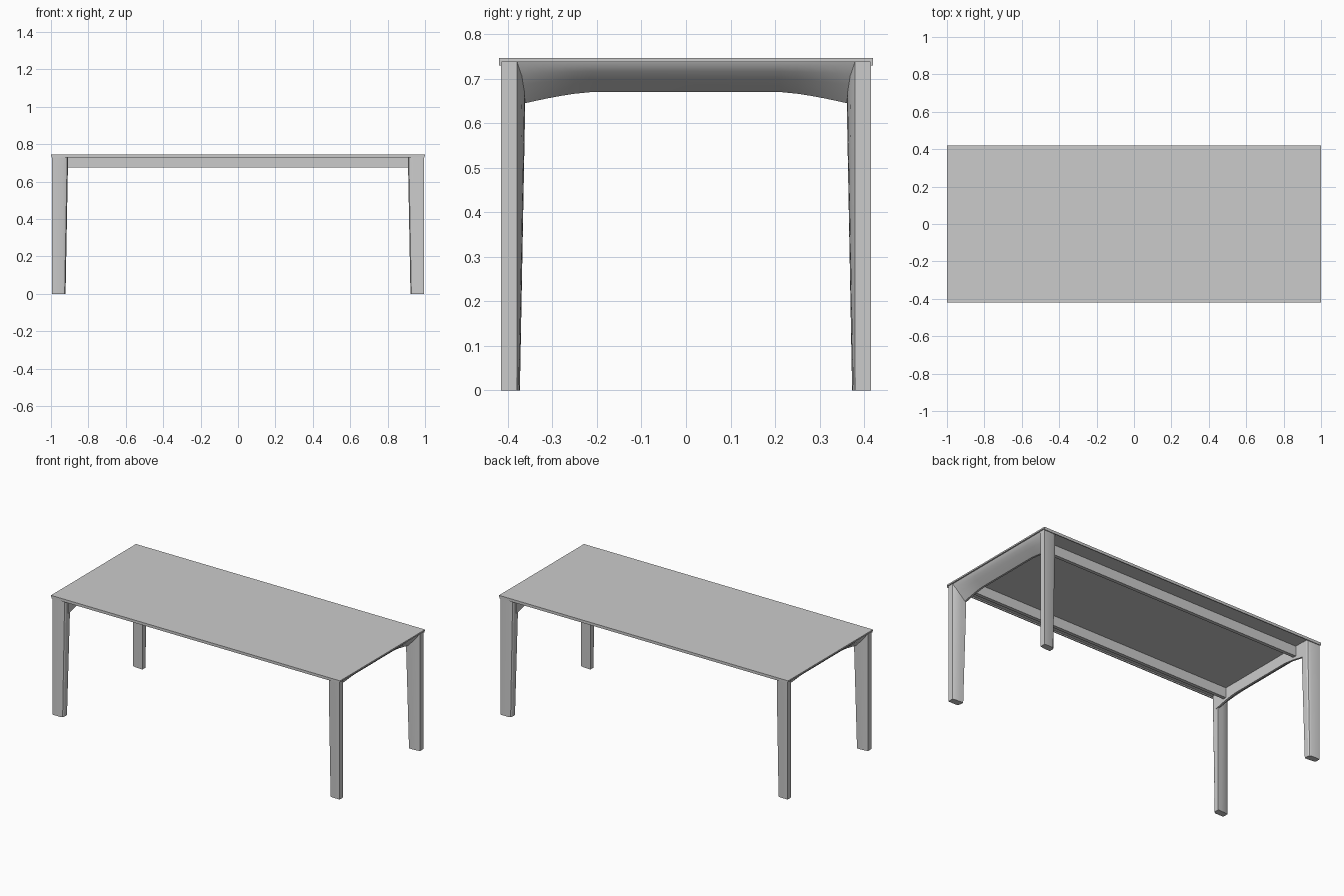
import bpy, bmesh

if "Cube" in bpy.data.objects:
    bpy.data.objects.remove(bpy.data.objects["Cube"])

TOP = 0.737  # underside of the table top


def loft(name, rings, mirror=(False, False), smooth=False):
    """Skin a list of equal-length closed sections and cap both ends."""
    bm = bmesh.new()
    loops = [[bm.verts.new(p) for p in ring] for ring in rings]
    n = len(loops[0])
    for a, b in zip(loops, loops[1:]):
        for i in range(n):
            j = (i + 1) % n
            bm.faces.new((a[i], a[j], b[j], b[i]))
    bm.faces.new(loops[0])
    bm.faces.new(loops[-1])
    bmesh.ops.recalc_face_normals(bm, faces=bm.faces[:])
    me = bpy.data.meshes.new(name)
    bm.to_mesh(me)
    bm.free()
    ob = bpy.data.objects.new(name, me)
    bpy.context.collection.objects.link(ob)
    if any(mirror):
        mod = ob.modifiers.new("Mirror", 'MIRROR')
        mod.use_axis = (mirror[0], mirror[1], False)
        mod.use_mirror_merge = False
    if smooth:
        bpy.ops.object.select_all(action='DESELECT')
        ob.select_set(True)
        bpy.context.view_layer.objects.active = ob
        bpy.ops.object.shade_smooth_by_angle(angle=0.5)
    return ob


def box(name, x0, x1, y0, y1, z0, z1, mirror=(False, False)):
    rect = ((x0, y0), (x1, y0), (x1, y1), (x0, y1))
    return loft(name, [[(x, y, z) for x, y in rect] for z in (z0, z1)], mirror)


# Thin table top with a small lip under each long edge
box("table_top", -1, 1, -0.42, 0.42, TOP, 0.746)
box("top_edge_lip", -0.998, 0.998, 0.414, 0.42, 0.729, TOP, (False, True))


# Legs: flat outside, slanted inner side, tapering towards the floor
def leg_section(z):
    t = min(z / 0.645, 1)
    xi = 0.922 - 0.012 * t
    yi = 0.373 - 0.012 * t
    pts = [(0.994, 0.415), (0.994, 0.380), (0.975, yi * 0.6 + 0.380 * 0.4),
           (0.945, yi * 0.9 + 0.038), (xi, yi), (xi, 0.401),
           (xi + 0.005, 0.409), (0.935, 0.415)]
    return [(x, y, z) for x, y in pts]


loft("legs", [leg_section(z) for z in (0, 0.645, TOP)], (True, True), True)


# End rails: rounded undercut face, lower edge dropping towards the legs
def end_section(y):
    t = max(0, (abs(y) - 0.21) / 0.15)
    zb = 0.67 - 0.025 * t ** 1.4
    d = zb - 0.67
    pts = [(0.992, TOP), (0.988, 0.728), (0.978, 0.716 + d * 0.2),
           (0.960, 0.700 + d * 0.5), (0.920, zb), (0.908, zb), (0.908, TOP)]
    return [(x, y, z) for x, z in pts]


half = [0.21, 0.25, 0.28, 0.31, 0.34, 0.36, 0.378]
stations = [-y for y in reversed(half)] + half
loft("end_rails", [end_section(y) for y in stations], (True, False), True)

# Long side rails set in from the edge
box("side_rails", -0.91, 0.91, 0.29, 0.312, 0.675, TOP, (False, True))
